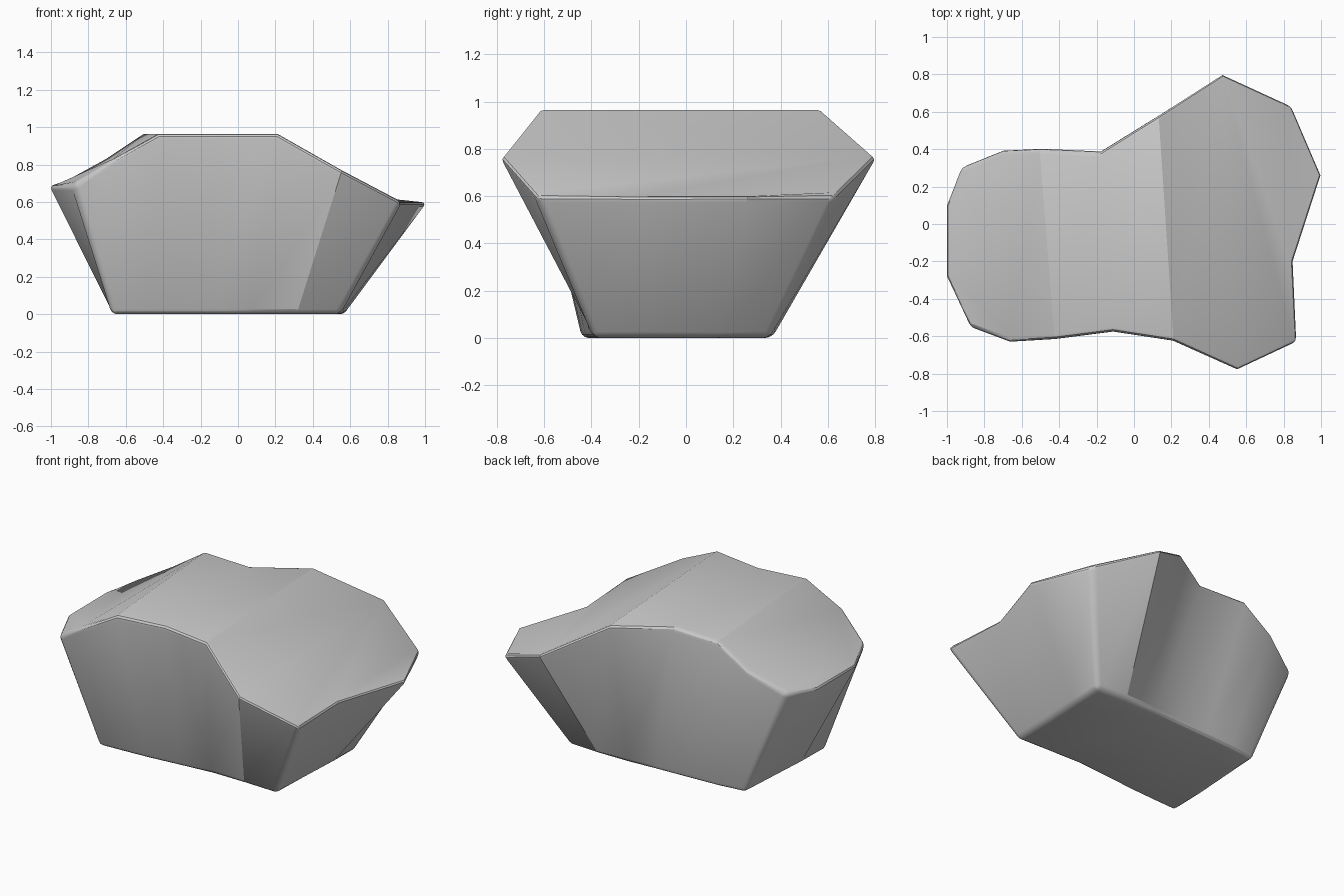
import bpy, bmesh, math

if "Cube" in bpy.data.objects:
    bpy.data.objects.remove(bpy.data.objects["Cube"])

# Each station round the body: rim x, y, z and matching foot x, y
ring = [
    (-1.00, 0.10, 0.69, -0.64, 0.10),
    (-1.00, -0.28, 0.69, -0.66, -0.20),
    (-0.87, -0.55, 0.69, -0.67, -0.44),
    (-0.66, -0.63, 0.83, -0.50, -0.43),
    (-0.42, -0.615, 0.965, -0.33, -0.42),
    (-0.11, -0.575, 0.965, -0.13, -0.40),
    (0.21, -0.625, 0.965, 0.08, -0.38),
    (0.55, -0.78, 0.77, 0.31, -0.38),
    (0.87, -0.63, 0.60, 0.54, -0.39),
    (0.85, -0.20, 0.60, 0.55, -0.13),
    (1.00, 0.26, 0.60, 0.56, 0.14),
    (0.84, 0.63, 0.60, 0.57, 0.35),
    (0.47, 0.80, 0.77, 0.36, 0.36),
    (0.13, 0.58, 0.965, 0.15, 0.36),
    (-0.18, 0.385, 0.965, -0.03, 0.35),
    (-0.50, 0.40, 0.965, -0.25, 0.34),
    (-0.70, 0.39, 0.83, -0.45, 0.33),
    (-0.92, 0.30, 0.70, -0.63, 0.31),
]
GROW = 1.01  # allowance for the rounding of the rim

bm = bmesh.new()
rim = [bm.verts.new((x * GROW, y * GROW, z)) for x, y, z, _, _ in ring]
foot = [bm.verts.new((x * GROW, y * GROW, 0)) for _, _, _, x, y in ring]
n = len(ring)

# Tapering side walls and flat underside
for i in range(n):
    j = (i + 1) % n
    bm.faces.new((foot[i], foot[j], rim[j], rim[i]))
bm.faces.new(foot[::-1])

# Folded top: strips from front to back, with one face at each end
for i in range(3, 7):
    bm.faces.new((rim[i], rim[i + 1], rim[18 - i], rim[19 - i]))
bm.faces.new([rim[i] for i in (16, 17, 0, 1, 2, 3)])
bm.faces.new([rim[i] for i in range(7, 13)])
bmesh.ops.recalc_face_normals(bm, faces=bm.faces)

mesh = bpy.data.meshes.new("faceted_block")
bm.to_mesh(mesh)
bm.free()
block = bpy.data.objects.new("faceted_block", mesh)
bpy.context.collection.objects.link(block)

# Rounded rim, foot and corner edges
bevel = block.modifiers.new("rounded_edges", 'BEVEL')
bevel.width = 0.03
bevel.segments = 3
bevel.limit_method = 'ANGLE'
bevel.angle_limit = math.radians(42)

bpy.context.view_layer.objects.active = block
block.select_set(True)
bpy.ops.object.modifier_apply(modifier=bevel.name)
bpy.ops.object.shade_smooth_by_angle(angle=math.radians(24))
